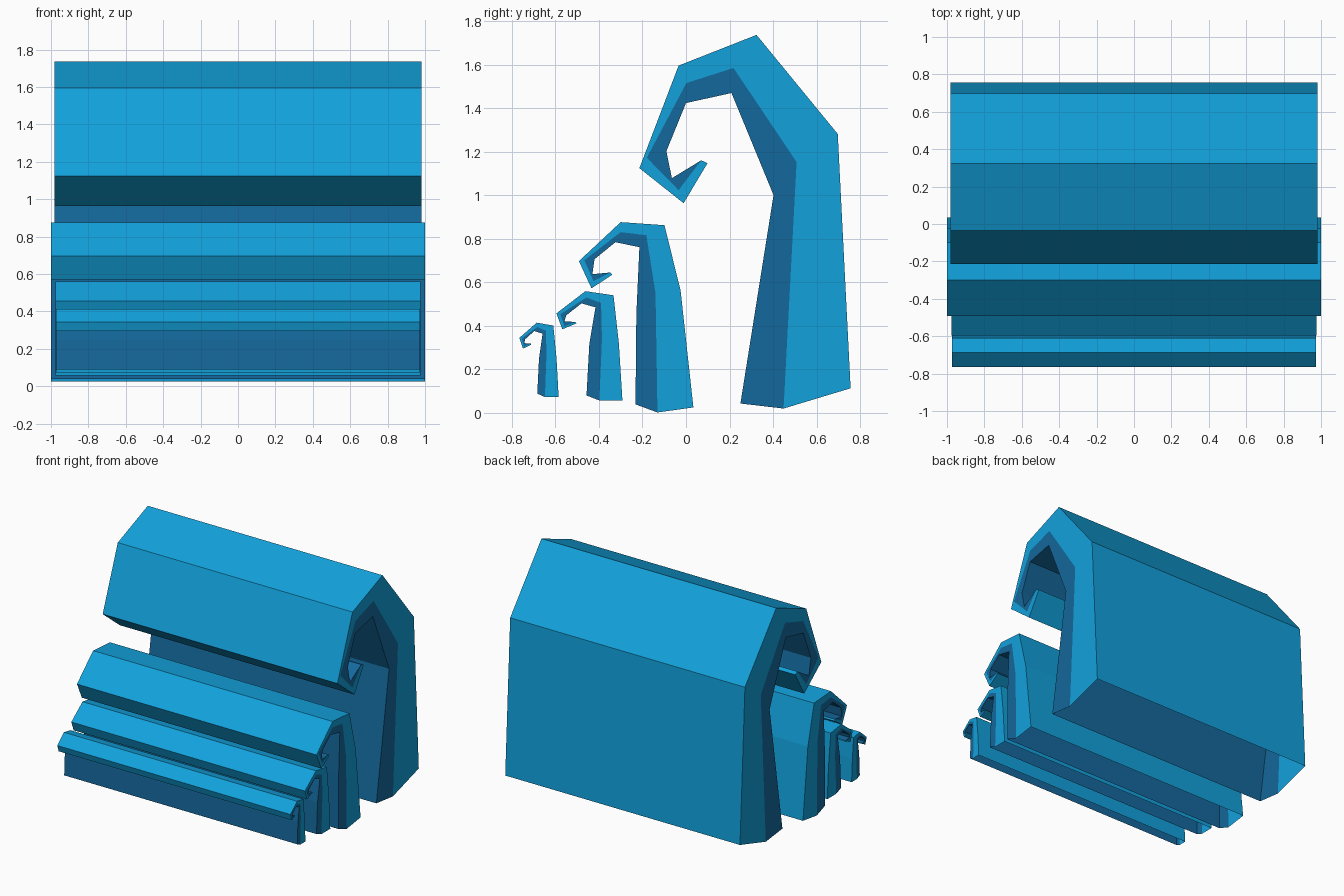
import bpy, bmesh

if "Cube" in bpy.data.objects:
    bpy.data.objects.remove(bpy.data.objects["Cube"])


def material(name, rgb):
    m = bpy.data.materials.new(name)
    m.diffuse_color = (*rgb, 1)
    m.use_nodes = True
    m.node_tree.nodes["Principled BSDF"].inputs["Base Color"].default_value = m.diffuse_color
    return m


LIGHT = material("light_blue", (0.006, 0.36, 0.72))
DARK = material("dark_blue", (0.007, 0.14, 0.336))


def wave(name, half, outer, middle, inner):
    """Hollow wave, open at the bottom, from three (y, z) lines running foot to tip."""
    bm = bmesh.new()
    rings = []
    for o, m, i in zip(outer, middle, inner):
        ring = [(half, *o), (half, *m), (half, *i),
                (-half, *i), (-half, *m), (-half, *o)]
        rings.append([bm.verts.new(p) for p in ring])
    for a, b in zip(rings, rings[1:]):
        for k in range(6):
            n = (k + 1) % 6
            f = bm.faces.new((a[k], a[n], b[n], b[k]))
            f.material_index = 1 if k in (1, 2, 3) else 0
    bm.faces.new(rings[-1])  # curl tip
    bmesh.ops.remove_doubles(bm, verts=bm.verts, dist=1e-5)
    bmesh.ops.recalc_face_normals(bm, faces=bm.faces)
    mesh = bpy.data.meshes.new(name)
    bm.to_mesh(mesh)
    bm.free()
    mesh.materials.append(LIGHT)
    mesh.materials.append(DARK)
    ob = bpy.data.objects.new(name, mesh)
    bpy.context.collection.objects.link(ob)


# Tall rear wave
wave("large_wave", 0.98,
     [(.756, .113), (.697, 1.281), (.324, 1.736), (-.034, 1.595), (-.214, 1.124), (-.011, .963), (.099, 1.147)],
     [(.448, .02), (.508, 1.152), (.218, 1.584), (.002, 1.515), (-.18, 1.172), (-.034, 1.023), (.07, 1.16)],
     [(.25, .043), (.402, 1.0), (.209, 1.469), (0, 1.423), (-.09, 1.202), (-.065, 1.078), (.07, 1.16)])

# Second wave
wave("medium_wave", 1.0,
     [(.034, .025), (-.025, .563), (-.099, .862), (-.30, .876), (-.492, .697), (-.434, .572), (-.338, .635)],
     [(-.131, .002), (-.14, .55), (-.182, .816), (-.30, .83), (-.467, .701), (-.425, .605), (-.347, .645)],
     [(-.232, .039), (-.228, .453), (-.214, .761), (-.324, .784), (-.42, .706), (-.43, .637), (-.347, .645)])

# The two front waves share one profile, the last one scaled down
OUT = [(-.292, .057), (-.308, .315), (-.333, .54), (-.462, .559), (-.595, .457), (-.568, .384), (-.503, .411)]
MID = [(-.398, .057), (-.386, .34), (-.39, .505), (-.457, .53), (-.577, .453), (-.559, .398), (-.507, .417)]
INN = [(-.457, .08), (-.444, .315), (-.416, .485), (-.48, .503), (-.55, .448), (-.558, .421), (-.507, .417)]
wave("small_wave", 0.975, OUT, MID, INN)


def shrink(line):
    return [(y * .594 - .4115, z * .68 + .034) for y, z in line]


wave("smallest_wave", 0.973, shrink(OUT), shrink(MID), shrink(INN))
